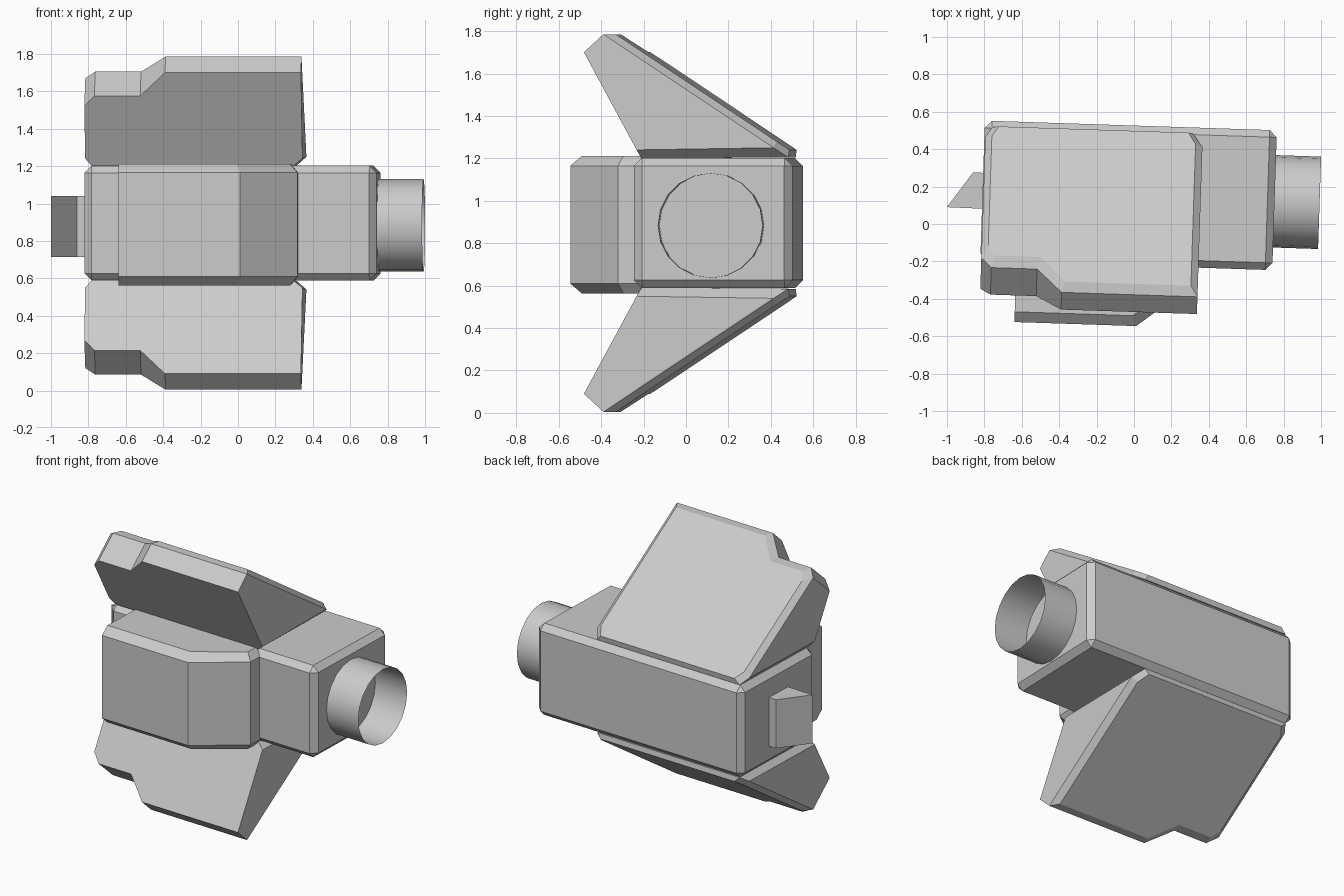
import bpy, bmesh, math

if "Cube" in bpy.data.objects:
    bpy.data.objects.remove(bpy.data.objects["Cube"])

TILT = -0.033   # whole model is turned slightly about z
MID = 0.895     # mirror height for upper and lower parts


def finish(name, bm, recalc=True):
    if recalc:
        bmesh.ops.recalc_face_normals(bm, faces=bm.faces[:])
    me = bpy.data.meshes.new(name)
    bm.to_mesh(me)
    bm.free()
    ob = bpy.data.objects.new(name, me)
    bpy.context.collection.objects.link(ob)
    ob.rotation_euler.z = TILT
    return ob


def loft(name, loops):
    """Bridge equal-length point loops and cap both ends."""
    bm = bmesh.new()
    rings = [[bm.verts.new(p) for p in loop] for loop in loops]
    n = len(rings[0])
    for a, b in zip(rings, rings[1:]):
        for i in range(n):
            j = (i + 1) % n
            bm.faces.new((a[i], a[j], b[j], b[i]))
    bm.faces.new(rings[0])
    bm.faces.new(rings[-1])
    return finish(name, bm)


# Main body: box with chamfered edges
bm = bmesh.new()
bmesh.ops.create_cube(bm, size=1)
for v in bm.verts:
    v.co.x = -0.815 if v.co.x < 0 else 0.747
    v.co.y = -0.222 if v.co.y < 0 else 0.526
    v.co.z = 0.588 if v.co.z < 0 else 1.202
body = finish("body", bm)
bev = body.modifiers.new("chamfer", "BEVEL")
bev.width = 0.038
bev.segments = 1

# Wedge-shaped lids above and below: underside, rim and inset top outlines
rim_x = [0.352, -0.375, -0.51, -0.755, -0.81, -0.81, -0.775, 0.3, 0.352]
top_x = [0.315, -0.36, -0.495, -0.74, -0.775, -0.775, -0.74, 0.275, 0.315]
under_z = [1.70, 1.70, 1.575, 1.575, 1.52, 1.24, 1.20, 1.20, 1.24]
rim_z = [1.785, 1.785, 1.705, 1.705, 1.67, 1.24, 1.205, 1.205, 1.25]
top_z = [1.785, 1.785, 1.70, 1.70, 1.665, 1.275, 1.24, 1.24, 1.28]
for name, s in (("upper_lid", 1), ("lower_lid", -1)):
    flip = lambda z: MID + s * (z - MID)
    loft(name, [
        [(x, -0.20 - 0.54 * (z - 1.2), flip(z)) for x, z in zip(rim_x, under_z)],
        [(x, -0.378 + 1.5 * (1.785 - z), flip(z)) for x, z in zip(rim_x, rim_z)],
        [(x, -0.32 + 1.5 * (1.785 - z), flip(z)) for x, z in zip(top_x, top_z)],
    ])

# Front pod: sloped plan with chamfered top and bottom
outer = [(-0.622, -0.2), (-0.622, -0.545), (0.03, -0.545), (0.328, -0.31), (0.328, -0.2)]
inner = [(-0.622, -0.2), (-0.622, -0.49), (0.01, -0.49), (0.288, -0.285), (0.288, -0.2)]
loft("front_pod", [[(x, y, z) for x, y in prof] for prof, z in
                   ((inner, 0.562), (outer, 0.61), (outer, 1.165), (inner, 1.212))])

# Barrel: open tube on the right end
bm = bmesh.new()
n, r = 20, 0.247
rings = [[bm.verts.new((x, 0.146 + r * math.cos(2 * math.pi * i / n),
                        0.883 + r * math.sin(2 * math.pi * i / n))) for i in range(n)]
         for x in (0.74, 0.988)]
for i in range(n):
    j = (i + 1) % n
    f = bm.faces.new((rings[0][i], rings[0][j], rings[1][j], rings[1][i]))
    f.smooth = True
finish("barrel", bm)

# Eyepiece hood on the left end, open towards the front
plan = [(-1.003, 0.057), (-0.869, 0.247), (-0.81, 0.247), (-0.81, 0.055)]
bm = bmesh.new()
lo, hi = [[bm.verts.new((x, y, z)) for x, y in plan] for z in (0.715, 1.04)]
for i in range(3):
    bm.faces.new((lo[i], hi[i], hi[i + 1], lo[i + 1]))
bm.faces.new(lo)
bm.faces.new(hi[::-1])
finish("eyepiece_hood", bm)
